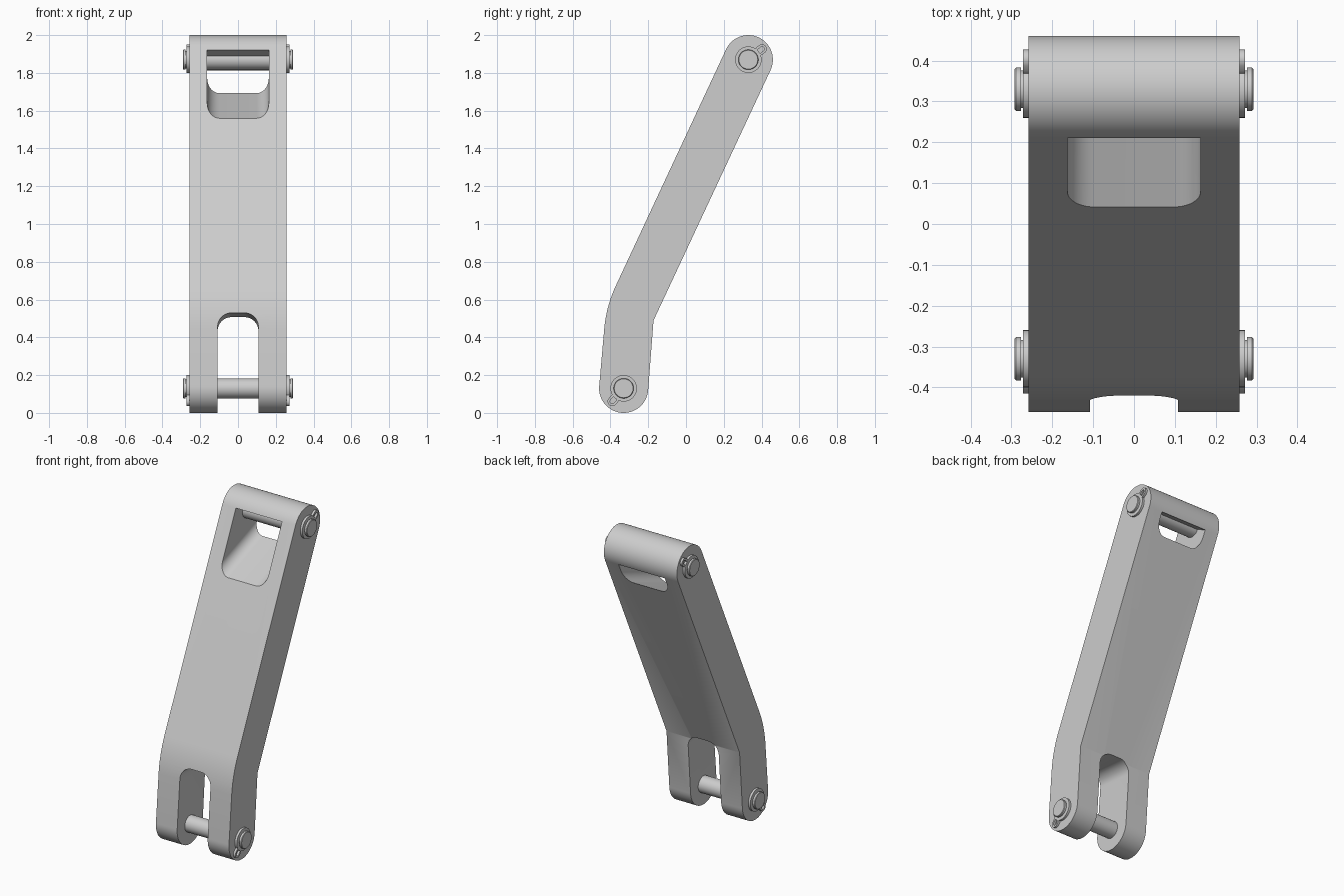
import bpy, bmesh
from math import sin, cos, pi, radians
from mathutils import Vector

cube = bpy.data.objects.get("Cube")
if cube:
    bpy.data.objects.remove(cube, do_unlink=True)

steel = bpy.data.materials.new("light_grey_steel")
steel.use_nodes = True
GREY = (0.61, 0.61, 0.61, 1)
steel.diffuse_color = GREY
steel.node_tree.nodes["Principled BSDF"].inputs["Base Color"].default_value = GREY

HALF = 0.258                      # half width of the link
R = 0.13                          # radius of the rounded ends
LOW, HIGH = Vector((-0.33, 0.13)), Vector((0.33, 1.87))   # pin centres (y, z)


def arc(centre, r, a0, a1, n):
    return [Vector((centre[0] + r * cos(a0 + (a1 - a0) * i / n),
                    centre[1] + r * sin(a0 + (a1 - a0) * i / n))) for i in range(n + 1)]


def loft(name, loops, closed=False):
    """Bridge loops of equal length; cap the ends, or close them into a ring."""
    bm = bmesh.new()
    rings = [[bm.verts.new(p) for p in loop] for loop in loops]
    n = len(rings[0])
    pairs = list(zip(rings, rings[1:]))
    if closed:
        pairs.append((rings[-1], rings[0]))
    for a, b in pairs:
        for i in range(n):
            j = (i + 1) % n
            bm.faces.new((a[i], a[j], b[j], b[i]))
    if not closed:
        bm.faces.new(rings[0])
        bm.faces.new(rings[-1])
    bmesh.ops.recalc_face_normals(bm, faces=bm.faces)
    mesh = bpy.data.meshes.new(name)
    bm.to_mesh(mesh)
    bm.free()
    ob = bpy.data.objects.new(name, mesh)
    bpy.context.collection.objects.link(ob)
    mesh.materials.append(steel)
    return ob


def at_x(x, outline):
    return [(x, p[0], p[1]) for p in outline]


def activate(ob):
    bpy.ops.object.select_all(action='DESELECT')
    ob.select_set(True)
    bpy.context.view_layer.objects.active = ob


def smooth(ob):
    activate(ob)
    bpy.ops.object.shade_smooth_by_angle(angle=radians(25))


def cut(ob, cutter):
    mod = ob.modifiers.new("cut", 'BOOLEAN')
    mod.operation = 'DIFFERENCE'
    mod.solver = 'EXACT'
    mod.object = cutter
    activate(ob)
    bpy.ops.object.modifier_apply(modifier=mod.name)
    bpy.data.objects.remove(cutter, do_unlink=True)


# Bent link: rounded ends, soft bend in front, crisp bend behind
upper, lower = radians(25), radians(5)
bend, kink = Vector((-0.4225, 0.564)), Vector((-0.172, 0.489))
start = bend - 0.12 * Vector((sin(lower), cos(lower)))
end = bend + 0.12 * Vector((sin(upper), cos(upper)))
curve = [start * (1 - t) ** 2 + bend * 2 * t * (1 - t) + end * t * t
         for t in (i / 12 for i in range(13))]
outline = (curve + arc(HIGH, R, pi - upper, -upper, 32) + [kink]
           + arc(LOW, R, -lower, -pi - lower, 32))
link = loft("bent_link", [at_x(-HALF, outline), at_x(HALF, outline)])


def rounded_u(half, base, tip, r, n=10):
    """(x, height) outline, square at base and rounded at tip."""
    s = 1 if tip > base else -1
    right = [(half - r + r * cos(a), tip - s * r + s * r * sin(a))
             for a in (pi / 2 * i / n for i in range(n + 1))]
    return [(half, base)] + right + [(-x, h) for x, h in reversed(right)] + [(-half, base)]


def through(y, y0, z0, y1, z1):
    """Height of a sloped cut wall at depth y."""
    return z0 + (z1 - z0) * (y - y0) / (y1 - y0)


# Upper window, narrowing towards the back
loops = []
for y in (-0.02, 0.47):
    top = through(y, 0.212, 1.922, 0.448, 1.812)
    floor = through(y, 0.043, 1.56, 0.384, 1.69)
    loops.append([(x, y, z) for x, z in rounded_u(0.163, top, floor, 0.065)])
cut(link, loft("window_cutter", loops))

# Lower fork slot, open at the bottom
loops = []
for y in (-0.6, -0.05):
    top = through(y, -0.425, 0.53, -0.175, 0.508)
    loops.append([(x, y, z) for x, z in rounded_u(0.108, -0.1, top, 0.075)])
cut(link, loft("slot_cutter", loops))
smooth(link)


# Pins with grooved ends
def pin(name, centre):
    half = [(0.292, 0.050), (0.289, 0.053), (0.277, 0.053), (0.277, 0.046), (0.262, 0.046),
            (0.262, 0.053)]
    profile = half + [(-x, r) for x, r in reversed(half)]
    smooth(loft(name, [at_x(x, arc(centre, r, 0, 2 * pi, 40)[:-1]) for x, r in profile]))


def oblong(centre, angle, length, r):
    out = []
    for s in (1, -1):
        c = centre + s * length * Vector((cos(angle), sin(angle)))
        a = angle + (0 if s > 0 else pi)
        out += arc(c, r, a - pi / 2, a + pi / 2, 8)
    return out


# Retaining clip: flat ring with an eyelet tab reaching outward
def clip(name, centre, angle, side):
    x0, x1 = side * (HALF - 0.001), side * 0.272
    ring_out, ring_in = (arc(centre, r, 0, 2 * pi, 40)[:-1] for r in (0.07, 0.046))
    smooth(loft(name + "_ring", [at_x(x0, ring_out), at_x(x1, ring_out),
                                 at_x(x1, ring_in), at_x(x0, ring_in)], closed=True))
    mid = centre + 0.084 * Vector((cos(angle), sin(angle)))
    big, small = oblong(mid, angle, 0.008, 0.025), oblong(mid, angle, 0.008, 0.012)
    x1 -= side * 0.0005
    smooth(loft(name + "_eyelet", [at_x(x0, big), at_x(x1, big),
                                   at_x(x1, small), at_x(x0, small)], closed=True))


for label, centre, angle in (("upper", HIGH, radians(38)), ("lower", LOW, radians(229))):
    pin(label + "_pin", centre)
    for word, side in (("left", 1), ("right", -1)):
        clip(f"{label}_{word}_clip", centre, angle, side)
